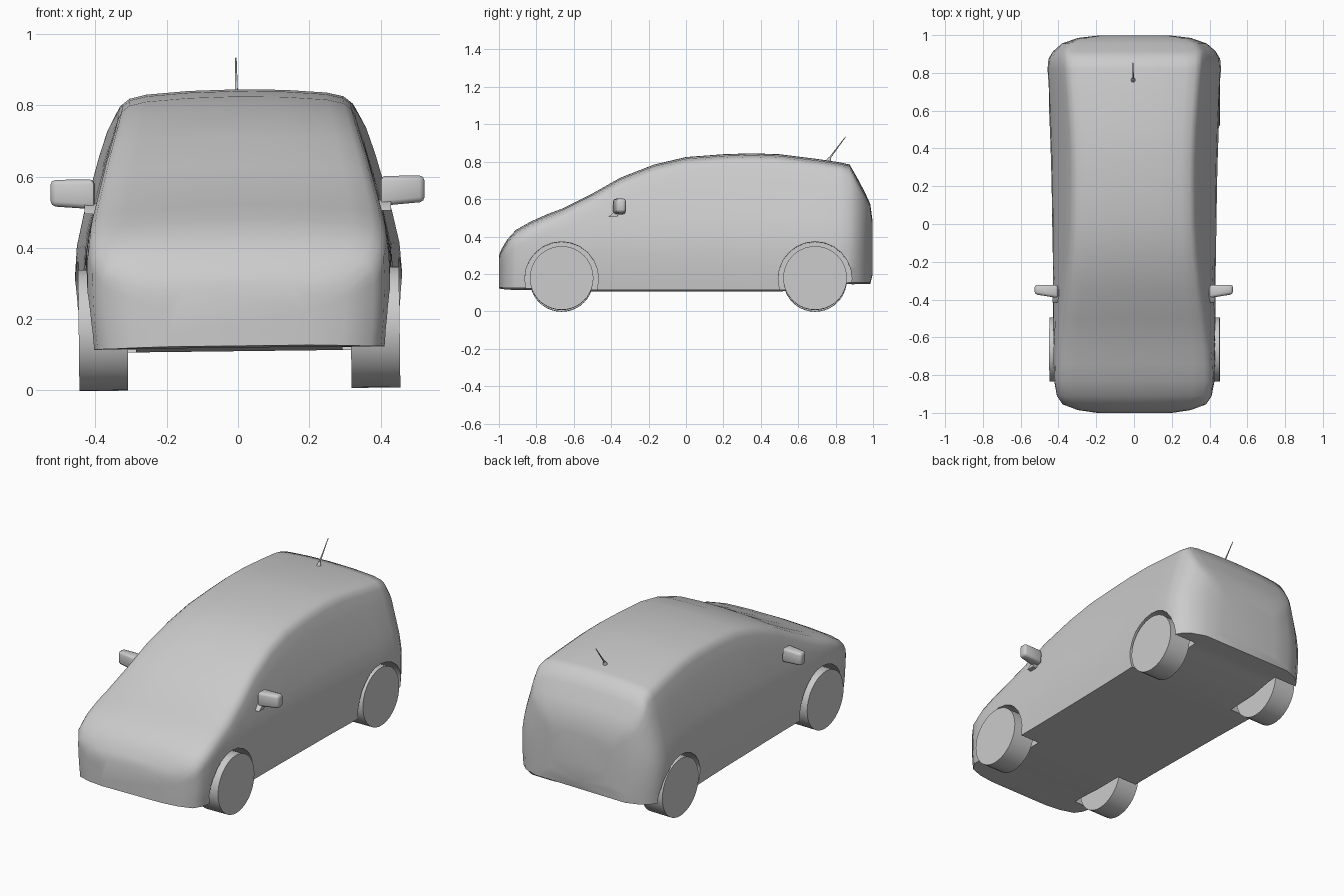
import bpy, bmesh, math
from mathutils import Matrix, Vector

if "Cube" in bpy.data.objects:
    bpy.data.objects.remove(bpy.data.objects["Cube"])

grey = bpy.data.materials.new("plain grey")
grey.use_nodes = True
grey.diffuse_color = (0.6, 0.6, 0.6, 1)
grey.node_tree.nodes["Principled BSDF"].inputs["Base Color"].default_value = (0.6, 0.6, 0.6, 1)
parts = []


def finish(name, bm):
    bmesh.ops.recalc_face_normals(bm, faces=bm.faces)
    mesh = bpy.data.meshes.new(name)
    bm.to_mesh(mesh)
    bm.free()
    mesh.materials.append(grey)
    obj = bpy.data.objects.new(name, mesh)
    bpy.context.collection.objects.link(obj)
    parts.append(obj)
    return obj


def lerp(table, v):
    for (a, fa), (b, fb) in zip(table, table[1:]):
        if v <= b:
            t = max(0, (v - a) / (b - a))
            return fa + (fb - fa) * t
    return table[-1][1]


def cylinder(bm, centre, direction, r1, r2, depth, sides):
    turn = Vector(direction).to_track_quat('Z', 'Y').to_matrix().to_4x4()
    bmesh.ops.create_cone(bm, cap_ends=True, segments=sides, radius1=r1, radius2=r2,
                          depth=depth, matrix=Matrix.Translation(centre) @ turn)


# Body stations: y, roof height, half width, floor height
STATIONS = [
    (-1.0, .30, .20, .125), (-.985, .335, .30, .123), (-.955, .385, .38, .12),
    (-.91, .435, .41, .12), (-.83, .48, .425, .118), (-.74, .52, .428, .115),
    (-.66, .55, .43, .11), (-.5, .63, .43, .11), (-.35, .715, .43, .11),
    (-.17, .785, .432, .11), (0, .825, .435, .11), (.2, .84, .438, .11),
    (.35, .845, .442, .11), (.5, .84, .447, .11), (.7, .815, .455, .12),
    (.82, .797, .46, .145), (.875, .785, .455, .15), (.915, .715, .43, .15),
    (.955, .64, .385, .15), (.985, .575, .30, .15), (.998, .48, .19, .2)]
# Share of the half width at each height
TAPER = [(.1, .965), (.2, .99), (.3, 1), (.38, .995), (.45, .97), (.55, .91), (.65, .85), (.8, .74)]
SIDE = (0, .15, .3, .45, .6, .75, .88, 1)


def section(y, top, width, floor):
    """Half outline from the floor centre, up the side, to the roof centre."""
    low = top - .065
    pts = [(0, floor)]
    for t in SIDE:
        z = floor + (low - floor) * t
        pts.append((width * lerp(TAPER, z), z))
    edge = pts[-1][0]
    pts += [(edge * .965, top - .04), (edge * .9, top - .023),
            (edge * .76, top - .012), (edge * .4, top - .003), (0, top)]
    return [(x, y, z) for x, z in pts] + [(-x, y, z) for x, z in pts[-2:0:-1]]


bm = bmesh.new()
rings = [[bm.verts.new(p) for p in section(*s)] for s in STATIONS]
for a, b in zip(rings, rings[1:]):
    for i in range(len(a)):
        j = (i + 1) % len(a)
        bm.faces.new((a[i], a[j], b[j], b[i]))
bm.faces.new(rings[0])
bm.faces.new(rings[-1])
body = finish("body", bm)

# Wheel arches cut out of the body
AXLES = {"front": -.665, "rear": .69}
bm = bmesh.new()
for y in AXLES.values():
    for side in (-1, 1):
        cylinder(bm, (side * .45, y, .17), (1, 0, 0), .197, .197, .32, 24)
cutter = finish("arch_cutter", bm)
cutter.hide_render = True
cut = body.modifiers.new("arches", 'BOOLEAN')
cut.operation, cut.solver, cut.object = 'DIFFERENCE', 'EXACT', cutter
bpy.context.view_layer.objects.active = body
bpy.ops.object.modifier_apply(modifier="arches")
parts.remove(cutter)
bpy.data.objects.remove(cutter)

for side, word in ((1, "left"), (-1, "right")):
    # Wheels
    for axle, y in AXLES.items():
        bm = bmesh.new()
        cylinder(bm, (side * .382, y, .173), (1, 0, 0), .17, .17, .137, 40)
        finish(f"{axle}_{word}_wheel", bm)

    # Door mirror: tapered rounded housing
    bm = bmesh.new()
    bmesh.ops.create_cube(bm, size=1)
    for v in bm.verts:
        outer, back, up = v.co.x > 0, v.co.y > 0, v.co.z > 0
        v.co = (.525 if outer else .4,
                -.322 if back else (-.372 if outer else -.392),
                .597 if up else (.523 if outer else .513))
    bmesh.ops.bevel(bm, geom=bm.edges[:], offset=.014, segments=2, affect='EDGES', profile=.5)
    bmesh.ops.scale(bm, vec=(side, 1, 1), verts=bm.verts)
    finish(f"{word}_mirror", bm)

    # Mirror foot
    bm = bmesh.new()
    bmesh.ops.create_cube(bm, size=1)
    for v in bm.verts:
        up = v.co.z > 0
        v.co = (side * (.43 if v.co.x > 0 else .37),
                (-.345 if up else -.37) if v.co.y > 0 else (-.38 if up else -.415),
                .53 if up else .5)
    finish(f"{word}_mirror_foot", bm)

# Aerial: small foot and thin leaning rod
bm = bmesh.new()
cylinder(bm, (0, .765, .812), (0, .35, 1), .014, .007, .026, 8)
cylinder(bm, (0, .808, .873), (0, .09, .12), .005, .002, .15, 8)
finish("aerial", bm)

# The whole car leans very slightly to its right
lean = (Matrix.Translation((0, 0, .45)) @ Matrix.Rotation(-.012, 4, 'Y')
        @ Matrix.Translation((0, 0, -.45)))
for obj in parts:
    obj.data.transform(lean)
    bpy.ops.object.select_all(action='DESELECT')
    obj.select_set(True)
    bpy.context.view_layer.objects.active = obj
    bpy.ops.object.shade_smooth_by_angle(angle=math.radians(48))
